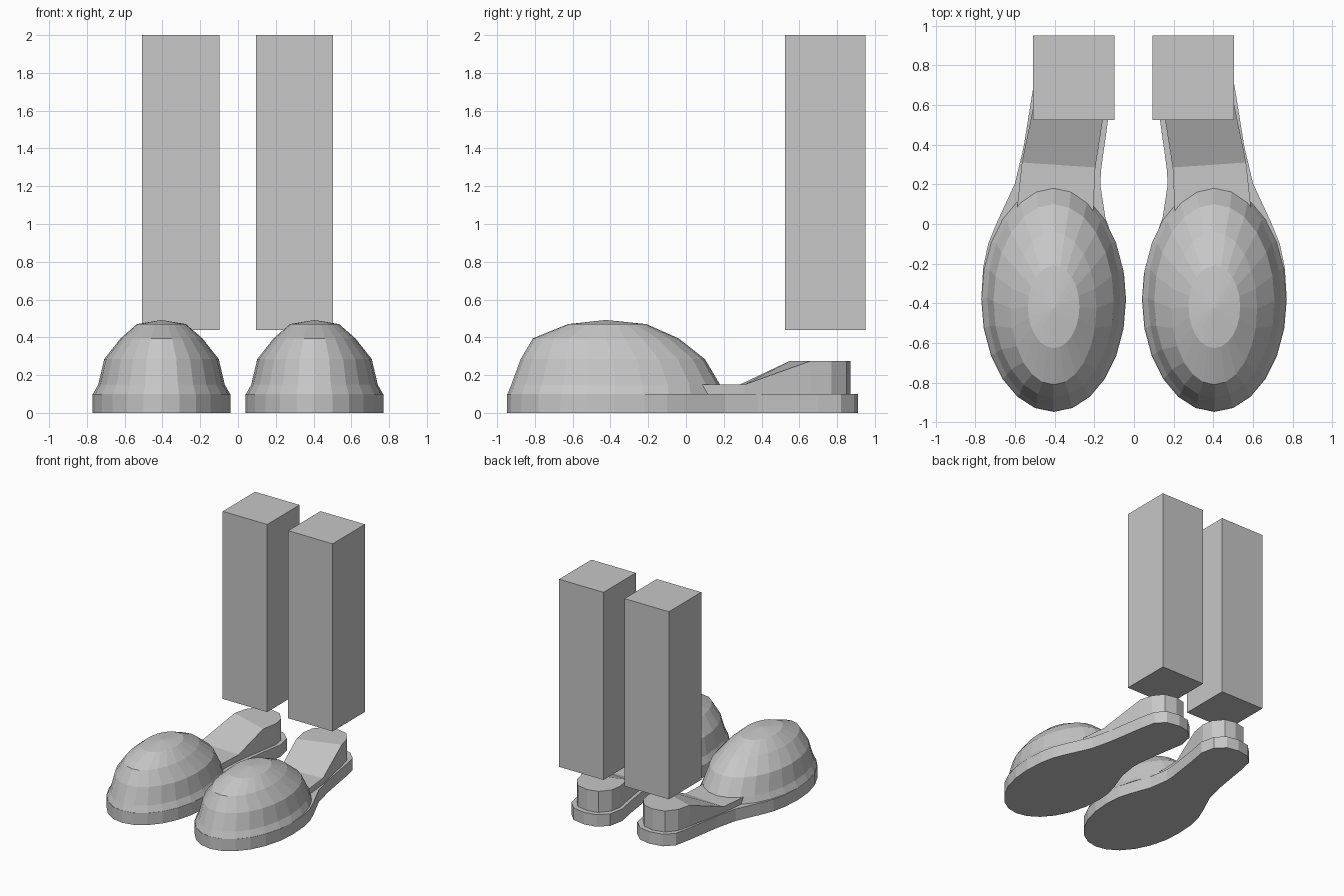
import bpy, bmesh, math

if "Cube" in bpy.data.objects:
    bpy.data.objects.remove(bpy.data.objects["Cube"])

grey = bpy.data.materials.new("light grey")
grey.diffuse_color = (0.57, 0.57, 0.57, 1)
grey.use_nodes = True
grey.node_tree.nodes["Principled BSDF"].inputs["Base Color"].default_value = grey.diffuse_color


def finish(bm, name, side):
    """Mirror for the left side, fix normals and link the object."""
    for v in bm.verts:
        v.co.x *= side
    bmesh.ops.recalc_face_normals(bm, faces=bm.faces)
    me = bpy.data.meshes.new(name)
    bm.to_mesh(me)
    bm.free()
    me.materials.append(grey)
    bpy.context.collection.objects.link(bpy.data.objects.new(name, me))


def prism(outline, z0, tops, top_faces):
    """Upright prism whose top height can vary per outline point."""
    bm = bmesh.new()
    low = [bm.verts.new((x, y, z0)) for x, y in outline]
    up = [bm.verts.new((x, y, z)) for (x, y), z in zip(outline, tops)]
    n = len(outline)
    bm.faces.new(low)
    for i in range(n):
        j = (i + 1) % n
        bm.faces.new((low[i], low[j], up[j], up[i]))
    for f in top_faces:
        bm.faces.new([up[i] for i in f])
    return bm


# Sole outline: half ellipse at the toe, then waist and rounded heel
CX = 0.405
toe = [(CX - 0.365 * math.cos(math.pi * i / 12),
        -0.38 - 0.567 * math.sin(math.pi * i / 12)) for i in range(13)]
rear = [(0.76, -0.22), (0.735, -0.1), (0.69, 0.01), (0.60, 0.205),
        (0.557, 0.385), (0.506, 0.70), (0.48, 0.82), (0.41, 0.89),
        (0.30, 0.91), (0.20, 0.89), (0.125, 0.82), (0.10, 0.70),
        (0.13, 0.53), (0.165, 0.28), (0.17, 0.2), (0.144, 0.03),
        (0.085, -0.13), (0.05, -0.25)]
sole = toe + rear

# Heel upper: low flat strip, ramp, raised heel
upper = [(0.60, -0.02), (0.565, 0.31), (0.493, 0.66), (0.465, 0.77),
         (0.40, 0.85), (0.30, 0.87), (0.21, 0.85), (0.145, 0.77),
         (0.13, 0.68), (0.153, 0.55), (0.195, 0.285), (0.21, -0.02)]
upper_z = [0.15, 0.15] + [0.275] * 8 + [0.15, 0.15]
upper_top = [(0, 1, 10, 11), (1, 2, 9, 10), tuple(range(2, 10))]

# Toe dome rings: height, half width, front y, back y
rings = [(0.10, 0.363, -0.945, 0.19), (0.15, 0.335, -0.925, 0.18),
         (0.285, 0.303, -0.875, 0.10), (0.395, 0.216, -0.81, -0.04),
         (0.47, 0.13, -0.625, -0.21)]


def dome(seg=24):
    bm = bmesh.new()
    loops = []
    for z, a, y0, y1 in rings:
        loops.append([bm.verts.new((CX + a * math.cos(t),
                                    (y0 + y1) / 2 + (y1 - y0) / 2 * math.sin(t), z))
                      for t in (2 * math.pi * i / seg for i in range(seg))])
    apex = bm.verts.new((CX, -0.425, 0.492))
    for i in range(seg):
        j = (i + 1) % seg
        for a, b in zip(loops, loops[1:]):
            bm.faces.new((a[i], a[j], b[j], b[i]))
        bm.faces.new((loops[-1][i], loops[-1][j], apex))
    bm.faces.new(loops[0])
    return bm


for side, tag, shift in ((1, "right", 0.0), (-1, "left", 0.005)):
    finish(prism(sole, 0, [0.1] * len(sole), [range(len(sole))]), tag + "_sole", side)
    finish(prism(upper, 0.1, upper_z, upper_top), tag + "_heel_upper", side)
    finish(dome(), tag + "_toe_dome", side)
    # Square leg floating above the heel
    x0, x1 = 0.094 + shift, 0.503 + shift
    leg = [(x0, 0.525), (x1, 0.525), (x1, 0.95), (x0, 0.95)]
    finish(prism(leg, 0.44, [2.0] * 4, [range(4)]), tag + "_leg", side)
